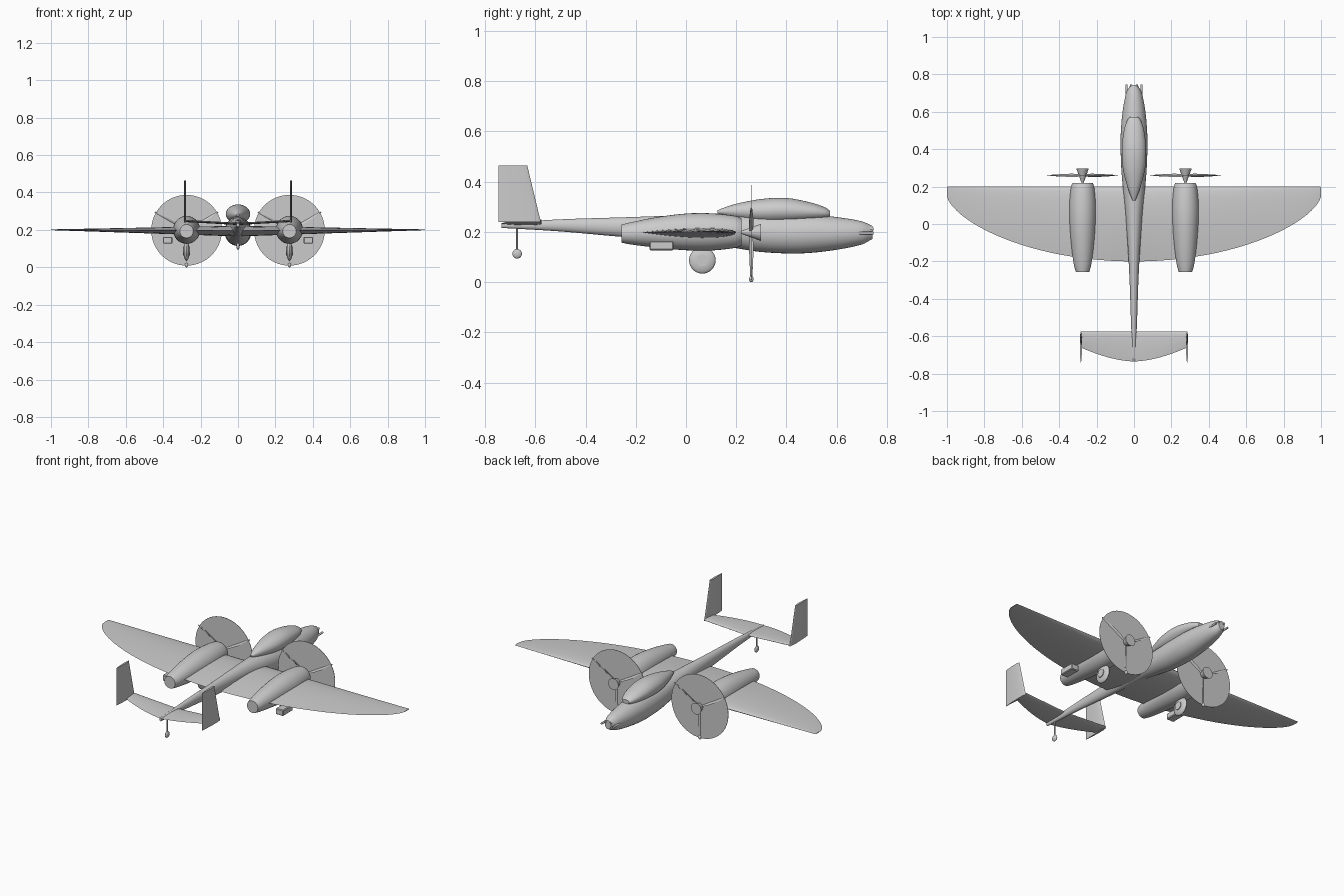
import bpy, bmesh
from math import sin, cos, pi, radians
from mathutils import Vector, Matrix

if "Cube" in bpy.data.objects:
    bpy.data.objects.remove(bpy.data.objects["Cube"])


def finish(name, bm):
    bmesh.ops.recalc_face_normals(bm, faces=bm.faces)
    me = bpy.data.meshes.new(name)
    bm.to_mesh(me)
    bm.free()
    ob = bpy.data.objects.new(name, me)
    bpy.context.collection.objects.link(ob)
    bpy.ops.object.select_all(action='DESELECT')
    ob.select_set(True)
    bpy.context.view_layer.objects.active = ob
    bpy.ops.object.shade_smooth_by_angle(angle=radians(35))
    return ob


def loft(name, rings):
    bm = bmesh.new()
    vs = [[bm.verts.new(p) for p in r] for r in rings]
    n = len(vs[0])
    for a, b in zip(vs, vs[1:]):
        for i in range(n):
            j = (i + 1) % n
            bm.faces.new((a[i], a[j], b[j], b[i]))
    bm.faces.new(vs[0])
    bm.faces.new(vs[-1])
    return finish(name, bm)


def smooth_rows(rows, k=4):
    # Catmull-Rom between the key cross-sections
    v = [Vector(r) for r in rows]
    out = []
    for i in range(len(v) - 1):
        p0, p1, p2, p3 = v[max(i - 1, 0)], v[i], v[i + 1], v[min(i + 2, len(v) - 1)]
        m1 = (p2 - p0) / max(abs(p2[0] - p0[0]), 1e-6) * abs(p2[0] - p1[0])
        m2 = (p3 - p1) / max(abs(p3[0] - p1[0]), 1e-6) * abs(p2[0] - p1[0])
        for s in range(k):
            t = s / k
            out.append(p1 * (2*t**3 - 3*t*t + 1) + m1 * (t**3 - 2*t*t + t)
                       + p2 * (3*t*t - 2*t**3) + m2 * (t**3 - t*t))
    return out + [v[-1]]


def body(name, rows, cx=0, n=32):
    # rows: y, half width, centre z, half height
    return loft(name, [[(cx + w * cos(2*pi*i/n), y, z + h * sin(2*pi*i/n)) for i in range(n)]
                       for y, w, z, h in smooth_rows(rows)])


def cylinder(name, a, b, r1, r2=None, seg=20):
    a, b = Vector(a), Vector(b)
    bm = bmesh.new()
    rot = (b - a).to_track_quat('Z', 'Y').to_matrix().to_4x4()
    bmesh.ops.create_cone(bm, cap_ends=True, segments=seg, radius1=r1,
                          radius2=r1 if r2 is None else r2, depth=(b - a).length,
                          matrix=Matrix.Translation((a + b) / 2) @ rot)
    return finish(name, bm)


def ball(name, c, s):
    bm = bmesh.new()
    bmesh.ops.create_uvsphere(bm, u_segments=24, v_segments=14, radius=1,
                              matrix=Matrix.Translation(c) @ Matrix.Diagonal((*s, 1)))
    return finish(name, bm)


def foil(lead, trail, up, down, n=12):
    # closed airfoil outline as (y, height) from trailing edge over the top and back
    f = lambda t: 2.6 * (t ** 0.5) * (1 - t) if t < 1 else 0
    ts = [0.5 + 0.5 * cos(pi * i / n) for i in range(n + 1)]
    top = [(lead + (trail - lead) * t, up * f(t)) for t in ts]
    low = [(lead + (trail - lead) * t, -down * f(t)) for t in ts[1:-1][::-1]]
    return top + low


# Fuselage and canopy
body("fuselage", [(.742, .02, .198, .026), (.70, .042, .196, .046), (.6, .061, .194, .065),
                  (.5, .07, .193, .076), (.42, .072, .192, .078), (.3, .068, .195, .075),
                  (.2, .06, .202, .067), (.05, .045, .214, .054), (-.25, .026, .219, .039),
                  (-.5, .017, .226, .024), (-.735, .008, .226, .01)])
body("canopy", [(.573, .022, .272, .012), (.555, .036, .275, .022), (.5, .054, .28, .036),
                (.4, .065, .285, .05), (.3, .06, .283, .048), (.2, .036, .282, .03),
                (.15, .018, .281, .015), (.125, .007, .28, .006)])

# Main wing: straight leading edge, curved trailing edge
rings = []
for i in range(-24, 25):
    x = sin(i / 24 * pi / 2)
    a = abs(x)
    lead = .2 if a < .999 else .195
    trail = .15 - .35 * max(1 - x * x, 0) ** .65
    k = 1 - a * .93
    rings.append([(x, y, .197 + .004 * a + z) for y, z in foil(lead, trail, .025 * k, .032 * k)])
loft("main_wing", rings)

# Tailplane with slight dihedral
rings = []
for i in range(-10, 11):
    x = i / 10 * .285
    a = abs(x) / .285
    trail = -.735 + .075 * a ** 1.7
    rings.append([(x, y, .232 + .016 * a + z) for y, z in foil(-.575, trail, .006, .006)])
loft("tailplane", rings)

# Nose guns
for i, (x, z) in enumerate([(-.04, .195), (-.016, .212), (.016, .212), (.04, .195)]):
    cylinder(f"nose_gun_{i + 1}", (x, .66, z), (x, .746, z), .006, seg=12)

# Tail wheel
cylinder("tail_wheel_strut", (0, -.672, .23), (0, -.672, .11), .004, seg=10)
ball("tail_wheel", (0, -.672, .113), (.009, .019, .019))

for s, side in ((-1, "left"), (1, "right")):
    cx = s * .275
    # Engine nacelle
    body(f"{side}_nacelle", [(.22, .054, .2, .054), (.2, .062, .2, .063), (.1, .072, .2, .074),
                             (0, .07, .2, .073), (-.12, .06, .198, .06), (-.22, .046, .194, .044),
                             (-.256, .036, .193, .036)], cx)
    # Propeller: reversed cone hub, thin disc and three twisted blades
    cylinder(f"{side}_spinner", (cx, .215, .198), (cx, .298, .198), .004, .034, 24)
    cylinder(f"{side}_propeller_disc", (cx, .259, .198), (cx, .261, .198), .189, seg=64)
    for b in range(3):
        ang = -pi / 2 + b * 2 * pi / 3
        d, t = Vector((cos(ang), 0, sin(ang))), Vector((-sin(ang), 0, cos(ang)))
        rings = []
        for r, w, tw in ((.01, .007, 60), (.06, .012, 50), (.11, .012, 38), (.16, .009, 30), (.196, .003, 25)):
            c = Vector((cx, .26, .198)) + d * r
            u = t * cos(radians(tw)) + Vector((0, 1, 0)) * sin(radians(tw))
            v = u.cross(d)
            rings.append([c + u * w * cos(q * pi / 4) + v * .003 * sin(q * pi / 4) for q in range(8)])
        loft(f"{side}_blade_{b + 1}", rings)
    ball(f"{side}_blade_tip", (cx, .26, .012), (.009, .009, .012))
    # Main wheel, hub and strut
    ball(f"{side}_wheel", (cx, .065, .087), (.016, .053, .053))
    cylinder(f"{side}_wheel_hub", (cx - .018, .065, .087), (cx + .018, .065, .087), .024)
    cylinder(f"{side}_wheel_strut", (cx, .065, .09), (cx, .065, .18), .009, seg=12)
    # Under-wing radiator
    bm = bmesh.new()
    bmesh.ops.create_cube(bm, size=1, matrix=Matrix.Translation((s * .376, -.097, .145))
                          @ Matrix.Diagonal((.05, .095, .036, 1)))
    bmesh.ops.bevel(bm, geom=bm.edges[:], offset=.004, segments=1, affect='EDGES')
    finish(f"{side}_radiator", bm)
    # Tail fin
    loft(f"{side}_tail_fin", [[(s * .284 + h, y, z) for y, h in foil(lead, -.747, .006, .006)]
                              for lead, z in ((-.578, .24), (-.632, .465))])
